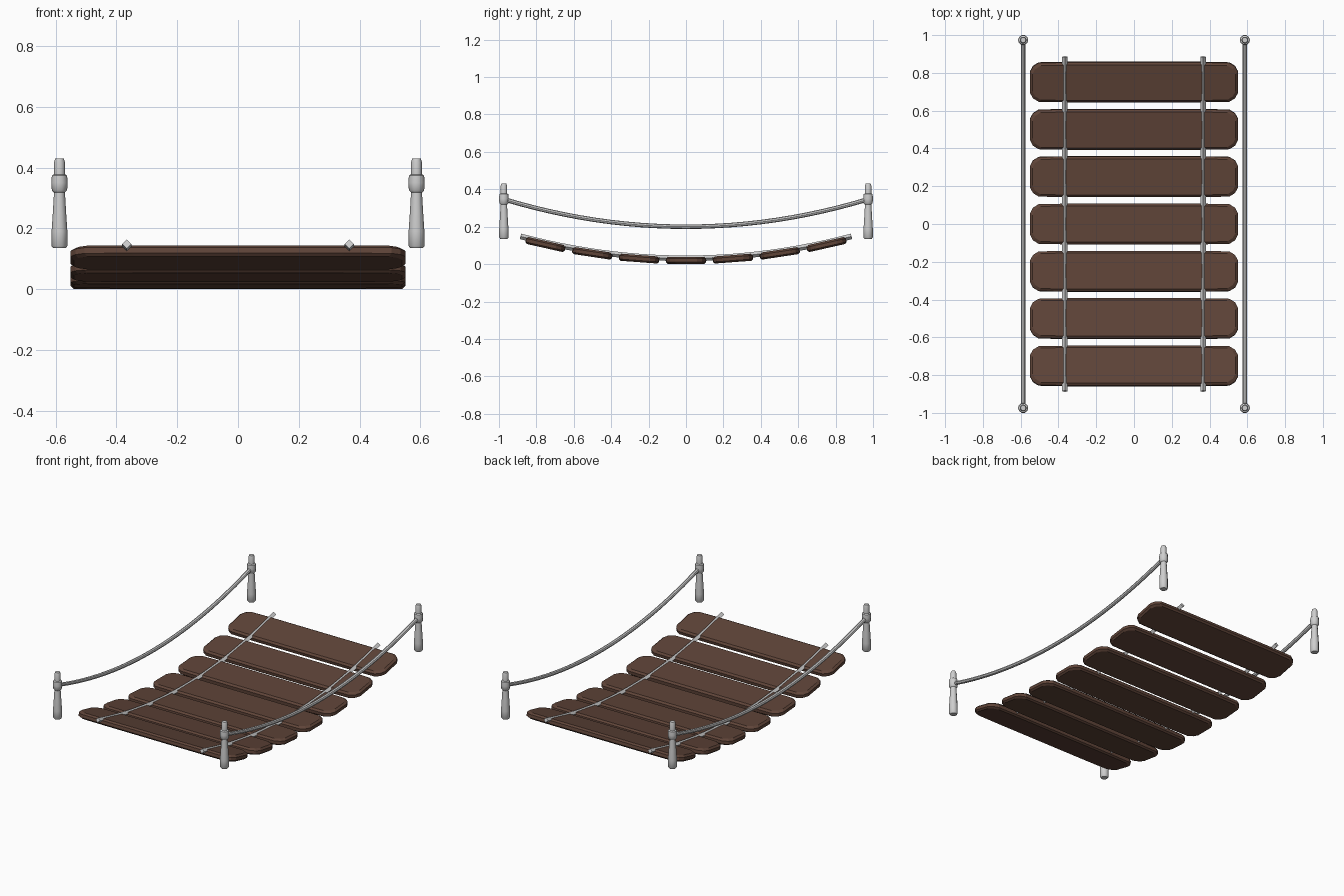
import bpy, bmesh, math
from mathutils import Matrix

if "Cube" in bpy.data.objects:
    bpy.data.objects.remove(bpy.data.objects["Cube"])


def material(name, rgb):
    m = bpy.data.materials.new(name)
    m.diffuse_color = (*rgb, 1)
    m.use_nodes = True
    m.node_tree.nodes["Principled BSDF"].inputs["Base Color"].default_value = m.diffuse_color
    return m


WOOD = material("dark brown wood", (0.115, 0.058, 0.04))
GREY = material("light grey rope", (0.62, 0.62, 0.62))


def finish(bm, name, mat, smooth=False):
    bmesh.ops.recalc_face_normals(bm, faces=bm.faces)
    me = bpy.data.meshes.new(name)
    bm.to_mesh(me)
    bm.free()
    me.materials.append(mat)
    ob = bpy.data.objects.new(name, me)
    bpy.context.collection.objects.link(ob)
    if smooth:
        bpy.context.view_layer.objects.active = ob
        ob.select_set(True)
        bpy.ops.object.shade_smooth_by_angle(angle=math.radians(40))
        ob.select_set(False)
    return ob


def loft(bm, rings):
    """Join rings of points with quads and cap both ends."""
    rows = [[bm.verts.new(p) for p in r] for r in rings]
    n = len(rows[0])
    for a, b in zip(rows, rows[1:]):
        for i in range(n):
            bm.faces.new((a[i], a[(i + 1) % n], b[(i + 1) % n], b[i]))
    bm.faces.new(rows[0])
    bm.faces.new(rows[-1])


def tube(name, x, y_end, z0, sag, radius, sides, steps):
    """Sagging rope along y following z = z0 + sag * y^2."""
    bm = bmesh.new()
    rings = []
    for k in range(steps + 1):
        y = y_end * (2 * k / steps - 1)
        t = math.atan(2 * sag * y)
        ring = []
        for i in range(sides):
            a = 2 * math.pi * i / sides
            u, v = radius * math.cos(a), radius * math.sin(a)
            ring.append((x + u, y - v * math.sin(t), z0 + sag * y * y + v * math.cos(t)))
        rings.append(ring)
    loft(bm, rings)
    finish(bm, name, GREY, sides > 4)


# planks: clipped-corner outline with a chamfered rim, laid along the sag
def outline(inset, z):
    hx, hy = 0.55 - inset, 0.108 - inset
    corner = [(hx, hy - 0.05), (hx - 0.015, hy - 0.022), (hx - 0.045, hy - 0.003), (hx - 0.2, hy)]
    q2 = [(-px, py) for px, py in reversed(corner)]
    half = corner + q2
    return [(px, py, z) for px, py in half + [(-px, -py) for px, py in half]]


SAG = 0.15
for k in range(7):
    y = (k - 3) * 0.2505
    bm = bmesh.new()
    loft(bm, [outline(0.010, -0.019), outline(0, -0.010), outline(0, 0.009), outline(0.012, 0.019)])
    bm.transform(Matrix.Translation((0, y, 0.02 + SAG * y * y))
                 @ Matrix.Rotation(math.atan(2 * SAG * y), 4, 'X'))
    finish(bm, f"plank_{k + 1}", WOOD)

# posts: turned profile (radius, height)
PROFILE = [(0.020, 0.135), (0.026, 0.142), (0.026, 0.19), (0.022, 0.25), (0.018, 0.318),
           (0.025, 0.325), (0.027, 0.35), (0.025, 0.374), (0.018, 0.378), (0.018, 0.418),
           (0.014, 0.43)]
for sx, side in ((-1, "left"), (1, "right")):
    tube(f"deck_rope_{side}", sx * 0.366, 0.885, 0.031, SAG, 0.015, 4, 28)
    tube(f"hand_rope_{side}", sx * 0.587, 0.97, 0.2, 0.155, 0.012, 8, 24)
    for sy, end in ((-1, "front"), (1, "back")):
        bm = bmesh.new()
        loft(bm, [[(sx * 0.587 + r * math.cos(i * math.pi / 5), sy * 0.974 + r * math.sin(i * math.pi / 5), z)
                   for i in range(10)] for r, z in PROFILE])
        finish(bm, f"post_{end}_{side}", GREY, True)
